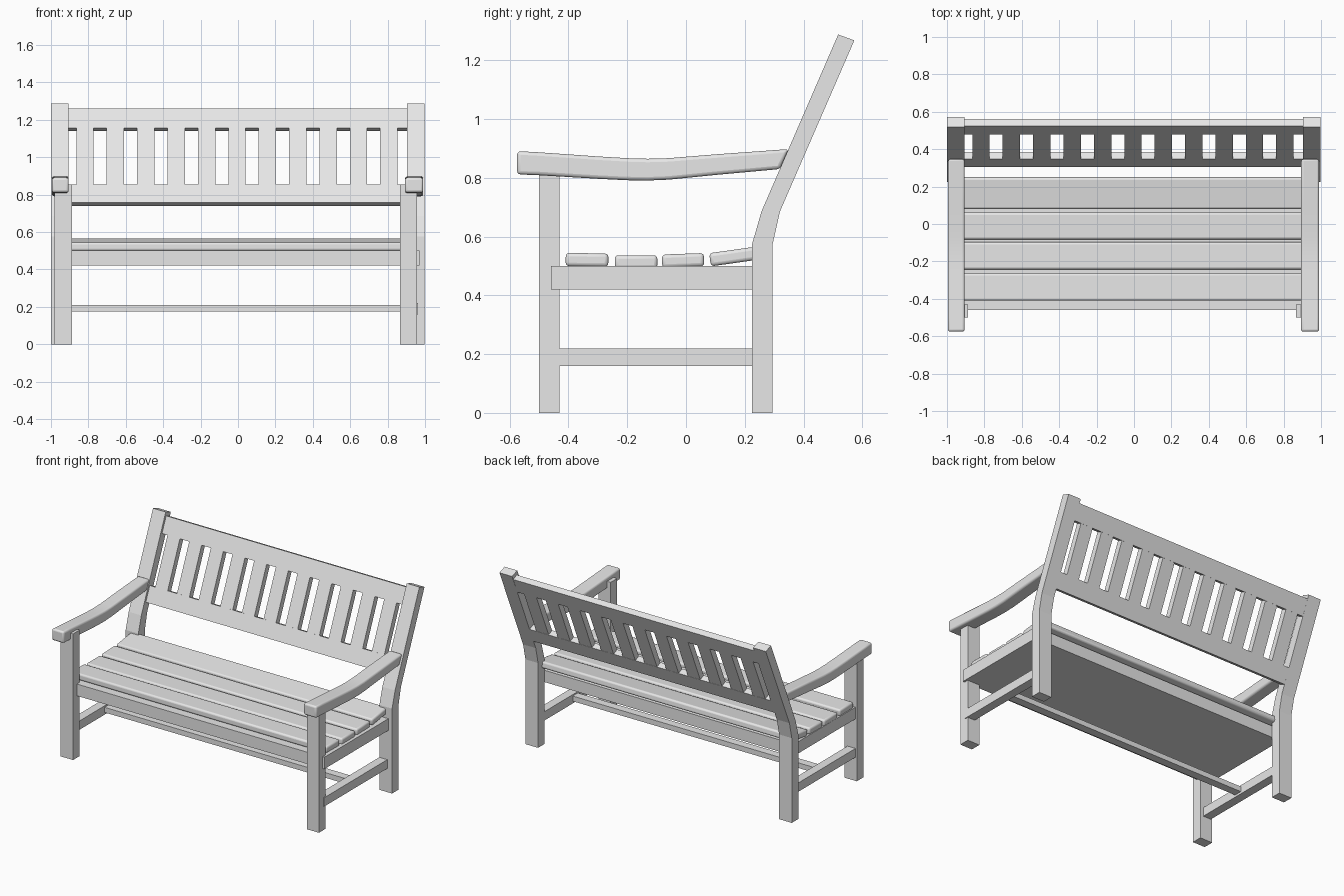
import bpy
import bmesh
from math import radians, sin, cos
from mathutils import Vector

old = bpy.data.objects.get("Cube")
if old:
    bpy.data.objects.remove(old, do_unlink=True)

grey = bpy.data.materials.new("plain grey wood")
grey.use_nodes = True
grey.diffuse_color = (0.8, 0.8, 0.8, 1)
grey.node_tree.nodes["Principled BSDF"].inputs["Base Color"].default_value = (0.8, 0.8, 0.8, 1)


def prism(name, x0, x1, profile, bevel=0, segments=3):
    """Extrude a (y, z) profile along x; optionally round its edges."""
    bm = bmesh.new()
    face = bm.faces.new([bm.verts.new((x0, y, z)) for y, z in profile])
    ext = bmesh.ops.extrude_face_region(bm, geom=[face])
    moved = [v for v in ext["geom"] if isinstance(v, bmesh.types.BMVert)]
    bmesh.ops.translate(bm, verts=moved, vec=(x1 - x0, 0, 0))
    bmesh.ops.recalc_face_normals(bm, faces=bm.faces)
    mesh = bpy.data.meshes.new(name)
    bm.to_mesh(mesh)
    bm.free()
    mesh.materials.append(grey)
    obj = bpy.data.objects.new(name, mesh)
    bpy.context.collection.objects.link(obj)
    if bevel:
        mod = obj.modifiers.new("rounded edges", "BEVEL")
        mod.width = bevel
        mod.segments = segments
        mod.limit_method = "ANGLE"
        mod.angle_limit = radians(40)
        bpy.ops.object.select_all(action="DESELECT")
        bpy.context.view_layer.objects.active = obj
        obj.select_set(True)
        bpy.ops.object.shade_smooth_by_angle(angle=radians(35))
    return obj


def rect(y0, y1, z0, z1):
    return [(y0, z0), (y1, z0), (y1, z1), (y0, z1)]


def tilted_rect(cy, cz, length, thick, degrees):
    a = radians(degrees)
    return [(cy + u * cos(a) - v * sin(a), cz + u * sin(a) + v * cos(a))
            for u, v in rect(-length / 2, length / 2, -thick / 2, thick / 2)]


# Side frames: bent back posts, front legs, curved armrests, stretchers
post = [(0.225, 0), (0.295, 0), (0.295, 0.575), (0.32, 0.686),
        (0.573, 1.268), (0.518, 1.288), (0.257, 0.686), (0.225, 0.575)]
arm = [(-0.575, 0.812), (-0.5, 0.809), (-0.3, 0.797), (-0.2, 0.792), (-0.13, 0.791),
       (-0.06, 0.794), (0.1, 0.810), (0.32, 0.830), (0.35, 0.898), (0.1, 0.880),
       (-0.06, 0.867), (-0.13, 0.865), (-0.2, 0.867), (-0.3, 0.873), (-0.5, 0.887),
       (-0.575, 0.891)]
sides = {
    "right": dict(post=(-1.0, -0.905), leg=(-0.98, -0.887), arm=(-0.995, -0.905), bar=(-0.97, -0.91)),
    "left": dict(post=(0.903, 0.998), leg=(0.866, 0.957), arm=(0.893, 0.99), bar=(0.902, 0.962)),
}
for side, x in sides.items():
    prism(side + "_back_post", *x["post"], post)
    prism(side + "_front_leg", *x["leg"], rect(-0.5, -0.43, 0, 0.855))
    prism(side + "_armrest", *x["arm"], arm, bevel=0.012)
    prism(side + "_side_stretcher", *x["bar"], rect(-0.45, 0.227, 0.16, 0.22))
prism("middle_stretcher", -0.94, 0.93, rect(-0.13, -0.075, 0.175, 0.21))

# Seat base and four rounded seat boards following a shallow dip
prism("seat_base", -0.97, 0.97, rect(-0.46, 0.227, 0.42, 0.5))
boards = [(-0.337, 0.521, 0.145, -1), (-0.17, 0.514, 0.145, 0),
          (-0.01, 0.519, 0.143, 2), (0.166, 0.533, 0.17, 8)]
for i, (y, z, length, tilt) in enumerate(boards):
    prism(f"seat_board_{i + 1}", -0.97, 0.95, tilted_rect(y, z, length, 0.045, tilt), bevel=0.012)

# Backrest: two rails and a row of slats in one leaning plane
up = Vector((0.261, 0.602)).normalized()
back = Vector((up.y, -up.x))
base = Vector((0.305, 0.757))


def leaning(z0, z1, front=0.0, thick=0.042):
    a = base + up * ((z0 - base.y) / up.y) + back * front
    b = base + up * ((z1 - base.y) / up.y) + back * front
    return [tuple(a), tuple(a + back * thick), tuple(b + back * thick), tuple(b)]


prism("backrest_lower_rail", -0.92, 0.92, leaning(0.757, 0.855))
prism("backrest_top_rail", -0.92, 0.92, leaning(1.157, 1.26))
slats = 11
for i in range(slats):
    x = -0.818 + i * 0.1625
    prism(f"backrest_slat_{i + 1}", x - 0.0465, x + 0.0465, leaning(0.85, 1.16, 0.001, 0.04))
